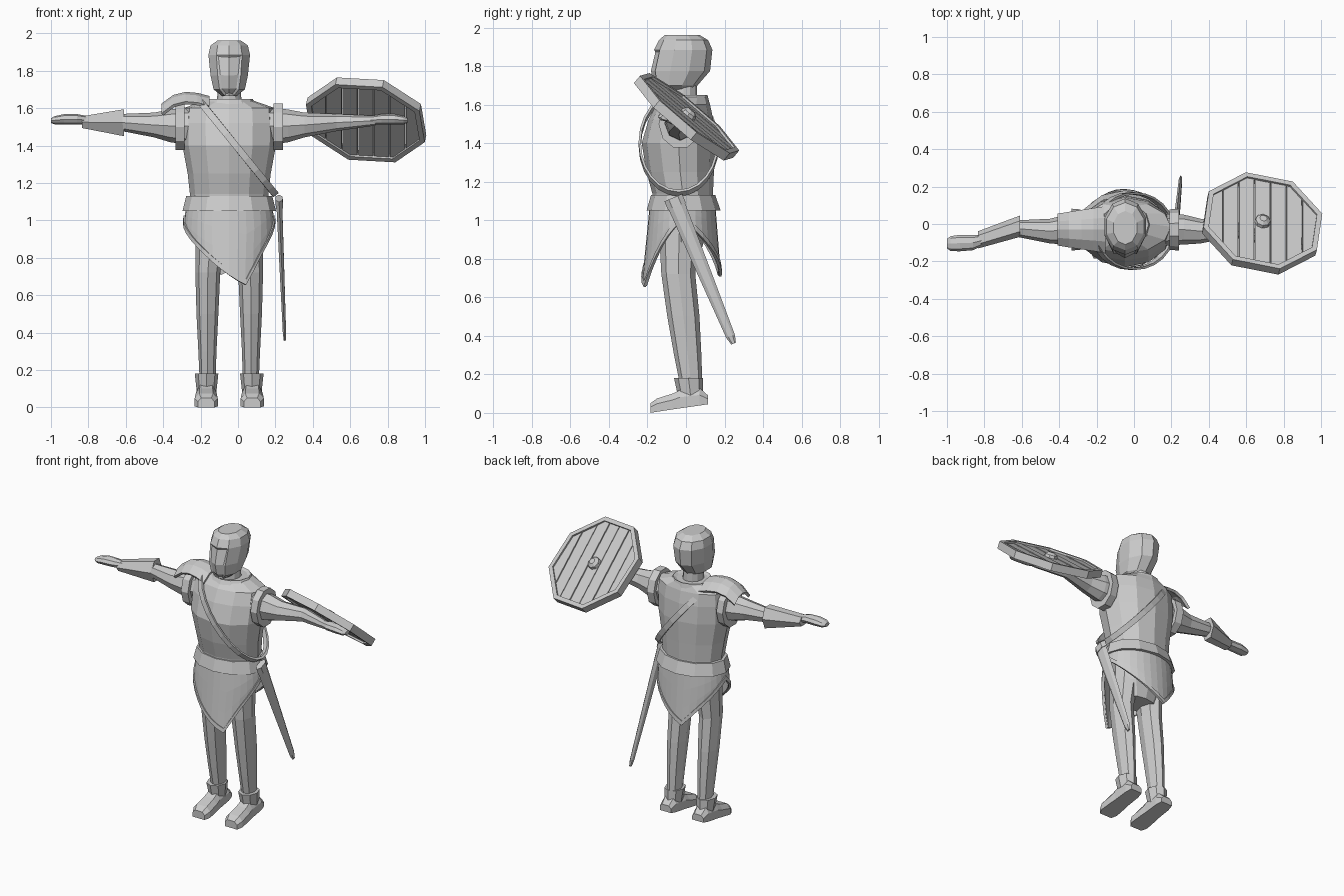
import bpy, bmesh, math
from mathutils import Vector as V

if "Cube" in bpy.data.objects:
    bpy.data.objects.remove(bpy.data.objects["Cube"])

CX = -0.047  # body centre line
grey = bpy.data.materials.new("plain_grey")
grey.diffuse_color = (0.6, 0.6, 0.6, 1)
grey.use_nodes = True
grey.node_tree.nodes["Principled BSDF"].inputs["Base Color"].default_value = grey.diffuse_color
X, Y, Z = V((1, 0, 0)), V((0, 1, 0)), V((0, 0, 1))


def finish(bm, name):
    bmesh.ops.recalc_face_normals(bm, faces=bm.faces)
    me = bpy.data.meshes.new(name)
    bm.to_mesh(me)
    bm.free()
    me.materials.append(grey)
    ob = bpy.data.objects.new(name, me)
    bpy.context.collection.objects.link(ob)
    return ob


def thicken(ob, t):
    m = ob.modifiers.new("thickness", "SOLIDIFY")
    m.thickness, m.offset = t, 0
    return ob


def ring(c, u, v, n=8, phase=0.0):
    return [V(c) + u * math.cos(a) + v * math.sin(a)
            for a in (phase + math.tau * i / n for i in range(n))]


def level(z, hx, y0, y1, n=12, x=CX):
    """Horizontal ring from its half width and its front and back."""
    return ring((x, (y0 + y1) / 2, z), X * hx, Y * ((y1 - y0) / 2), n, -math.pi / 2)


def across(x, y, ry, z, rz, n=8):
    """Ring standing across the x axis."""
    return ring((x, y, z), Y * ry, Z * rz, n)


def loft(name, rings, cap=True, loop=False, mirror=False, build=True):
    bm = bmesh.new()
    rows = [[bm.verts.new((2 * CX - p.x, p.y, p.z) if mirror else p) for p in r]
            for r in rings]
    n = len(rows[0])
    pairs = list(zip(rows, rows[1:])) + ([(rows[-1], rows[0])] if loop else [])
    for a, b in pairs:
        for i in range(n):
            j = (i + 1) % n
            bm.faces.new((a[i], a[j], b[j], b[i]))
    if cap and not loop:
        bm.faces.new(rows[0])
        bm.faces.new(rows[-1])
    if not build:
        bmesh.ops.recalc_face_normals(bm, faces=bm.faces)
        return bm
    return finish(bm, name)


# head with a recessed face panel
bm = loft("head", [level(*r, n=10) for r in (
    (1.665, .04, -.145, .04), (1.70, .088, -.172, .06), (1.775, .105, -.19, .125),
    (1.885, .117, -.165, .137), (1.935, .105, -.14, .115), (1.962, .065, -.11, .07))],
    build=False)
face = [f for f in bm.faces if f.normal.y < -.5 and 1.68 < f.calc_center_median().z < 1.9]
bmesh.ops.inset_region(bm, faces=face, thickness=.012, depth=-.008)
finish(bm, "head")
loft("neck", [level(1.58, .07, -.09, .06), level(1.72, .06, -.08, .055)])
loft("collar", [level(1.615, .145, -.135, .12), level(1.65, .125, -.115, .112),
                level(1.635, .09, -.09, .085)])

# torso, belt and pelvis
loft("torso", [level(*r) for r in (
    (1.07, .205, -.17, .14), (1.14, .21, -.175, .14), (1.25, .222, -.205, .145),
    (1.40, .25, -.23, .152), (1.52, .252, -.195, .142), (1.60, .245, -.155, .125),
    (1.64, .13, -.11, .112))])
loft("belt", [level(1.05, .25, -.205, .18), level(1.13, .23, -.182, .152)])
loft("pelvis", [level(.78, .13, -.11, .06), level(.88, .175, -.14, .09),
                level(1.08, .19, -.15, .12)])


# pointed tunic skirt, front and back tips, slit high at the sides
def skirt_point(a, t, grow=0.0, lift=0.0):
    c, s = math.cos(a), math.sin(a)
    x = CX + .22 * c
    if s <= 0:
        tip, low, left, right = .037, .65, .73, 1.7
    else:
        tip, low, left, right = -.09, .71, 1.0, .65
    d = x - tip
    hem = min(1.0, low + (right * d if d > 0 else -left * d) + .12 * (1 - abs(s)))
    z = 1.07 + (hem + lift - 1.07) * t
    bulge = .225 + .012 * math.sin(math.pi * min(1, (1.07 - z) / .25)) + grow
    ry = .165 + .1 * (1.07 - z) * (1 if s < 0 else .8) + grow
    return V((CX + bulge * c, -.018 + ry * s, z))


ANG = [math.tau * i / 32 for i in range(32)]
thicken(loft("tunic_skirt", [[skirt_point(a, t) for a in ANG] for t in (0, .35, .7, 1)],
             cap=False), .012)
thicken(loft("skirt_trim", [[skirt_point(a, 1, .006, h) for a in ANG] for h in (.025, -.005)],
             cap=False), .014)

# legs, boots and arms on both sides
for side, m in (("left", False), ("right", True)):
    loft(side + "_leg", [level(z, (b - a) / 2, y0, y1, 8, (a + b) / 2) for z, a, b, y0, y1 in (
        (.95, -.225, -.06, -.14, .07), (.72, -.228, -.095, -.128, .048),
        (.50, -.222, -.105, -.097, .07), (.30, -.212, -.115, -.062, .08),
        (.14, -.205, -.12, -.03, .085))], mirror=m)
    loft(side + "_boot_cuff", [level(.08, .052, -.04, .09, 8, -.168),
                               level(.18, .063, -.062, .088, 8, -.168)], mirror=m)
    loft(side + "_foot", [[V((-.17 + w * sx, y, z)) for sx, z in (
        (-1, lo), (1, lo), (1, lo + .6 * (hi - lo)), (.6, hi), (-.6, hi), (-1, lo + .6 * (hi - lo)))]
        for y, w, lo, hi in ((.115, .042, .045, .09), (.07, .052, .038, .13),
                             (-.03, .054, .024, .12), (-.07, .058, .018, .10),
                             (-.15, .062, .006, .075), (-.185, .045, 0, .05))], mirror=m)
    loft(side + "_arm", [across(*r) for r in (
        (-.26, -.03, .085, 1.505, .10), (-.36, -.03, .08, 1.505, .088),
        (-.45, -.038, .066, 1.51, .066), (-.62, -.025, .045, 1.523, .046),
        (-.83, -.09, .03, 1.533, .026))], mirror=m)
    loft(side + "_hand", [across(*r) for r in (
        (-.80, -.085, .026, 1.535, .022), (-.86, -.10, .04, 1.54, .028),
        (-.93, -.102, .044, 1.54, .028), (-.98, -.105, .04, 1.535, .022),
        (-1.0, -.105, .025, 1.533, .013))], mirror=m)
    loft(side + "_shoulder_rim", [across(-.285, -.03, .108, 1.50, .13, 10),
                                  across(-.335, -.03, .112, 1.50, .13, 10),
                                  across(-.335, -.03, .085, 1.50, .10, 10)], mirror=m)

# forearm guard, left arm only
loft("bracer", [across(-.61, -.012, .057, 1.522, .083, 6),
                across(-.835, -.085, .046, 1.525, .036, 6)])

# curved shoulder plate
bm = bmesh.new()
bmesh.ops.create_grid(bm, x_segments=4, y_segments=4, size=1)
for v in bm.verts:
    p, q = v.co.x, v.co.y
    v.co = (-.28 + .125 * p, -.03 + q * (.10 + .02 * p),
            1.678 - .022 * max(p, 0) ** 2 - .062 * min(p, 0) ** 2 - .05 * q * q)
thicken(finish(bm, "shoulder_plate"), .018)

# shoulder strap looping from the shoulder to the opposite hip
N, strap = V((.78, 0, .63)), []
for w, g in ((-.018, 0), (-.018, .012), (.018, .012), (.018, 0)):
    strap.append([V((-.008 + (.2 + g) * math.cos(a), -.038 + (.196 + g) * math.sin(a),
                     1.395 - (.248 + g) * math.cos(a))) + N * w
                  for a in (math.tau * i / 24 for i in range(24))])
loft("shoulder_strap", strap, loop=True)

# scabbard hanging at the hip
top, end, U = V((.22, -.063, 1.11)), V((.25, .247, .36)), V((0, .92, .385))
loft("scabbard", [ring(top.lerp(end, t), U * w, X * d, 6) for t, w, d in (
    (0, .047, .018), (.5, .036, .014), (.95, .024, .01), (1, .013, .006))])
loft("scabbard_mouth", [ring(top.lerp(end, t), U * .05, X * .022, 6) for t in (-.01, .05)])

# octagonal shield: rim, planks and boss
NORM = V((.22, .83, 1)).normalized()
EX = (X - NORM * NORM.x).normalized()
EY = NORM.cross(EX)
MID = V((.685, .003, 1.537))
PH, R = math.radians(16), .335


def octagon(r, h):
    return ring(MID + NORM * h, EX * r, EY * r, 8, PH)


loft("shield_rim", [octagon(R - .03, -.025), octagon(R, -.025), octagon(R, .025),
                    octagon(R - .03, .025)], loop=True)
STEP = .086
for i in range(7):
    x0, h = (i - 3.5) * STEP, .014 - .002 * (i % 2)
    bm = loft("plank", [octagon(R - .02, -.013), octagon(R - .02, h)], build=False)
    for x, sign in ((x0 + .003, -1), (x0 + STEP - .003, 1)):
        cut = bmesh.ops.bisect_plane(bm, geom=bm.verts[:] + bm.edges[:] + bm.faces[:],
                                     plane_co=MID + EX * x, plane_no=EX * sign, clear_outer=True)
        edges = [e for e in cut["geom_cut"] if isinstance(e, bmesh.types.BMEdge)]
        if edges:
            bmesh.ops.holes_fill(bm, edges=edges)
    finish(bm, "shield_plank_%d" % (i + 1))
loft("shield_boss", [ring(MID + NORM * h, EX * r, EY * r, 8) for h, r in (
    (.005, .045), (.03, .04), (.045, .02))])
